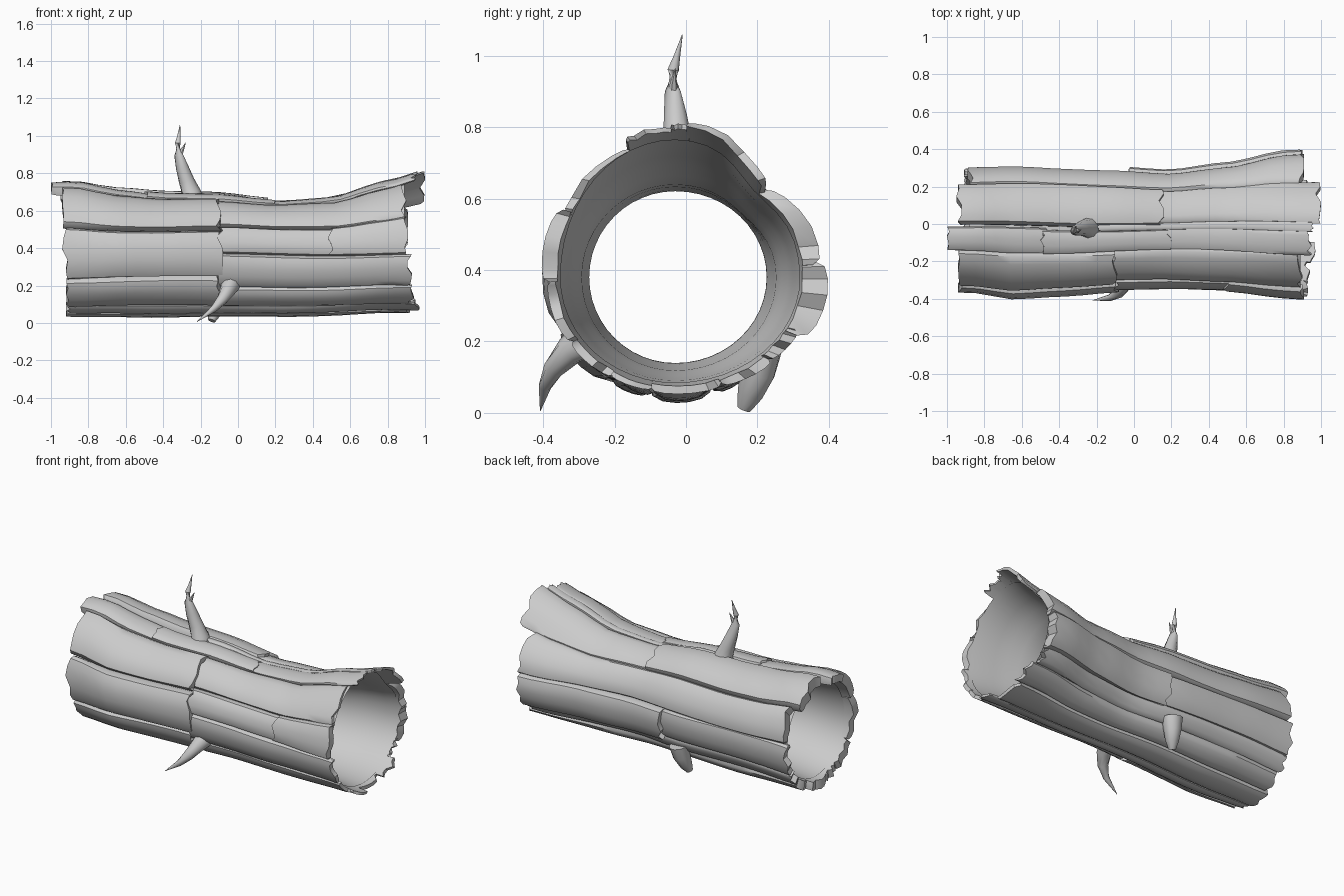
import bpy, bmesh, math, random
from mathutils import Vector

if "Cube" in bpy.data.objects:
    bpy.data.objects.remove(bpy.data.objects["Cube"])

random.seed(4)
CY, CZ = -0.03, 0.38
# x, front y, back y, bottom z, top z
OUTER = [(-1, -.36, .31, .03, .75), (-.87, -.365, .305, .03, .755), (-.65, -.40, .305, .035, .715),
         (-.4, -.38, .295, .03, .69), (-.1, -.36, .29, .03, .69), (.2, -.35, .265, .035, .655),
         (.5, -.36, .305, .04, .67), (.8, -.39, .375, .05, .76), (1, -.40, .38, .05, .82)]
INNER = [(-1, -.31, .26, .09, .70), (-.7, -.31, .25, .12, .66), (-.3, -.29, .24, .135, .64),
         (.2, -.27, .225, .14, .62), (.5, -.29, .25, .12, .635), (.75, -.33, .30, .095, .72),
         (1, -.37, .335, .075, .80)]


def section(table, x):
    """Smoothly interpolated extents of the log at x."""
    x = max(-1, min(1, x))
    for a, b in zip(table, table[1:]):
        if x <= b[0]:
            t = (x - a[0]) / (b[0] - a[0])
            t = .5 * t + .5 * t * t * (3 - 2 * t)
            return [p + (q - p) * t for p, q in zip(a[1:], b[1:])]


def surf(table, x, deg, lift=0):
    """Point on the log's cross-section, flattened at the upper back near the right end."""
    yf, yb, zb, zt = section(table, x)
    t = math.radians(deg)
    c, s = math.cos(t), math.sin(t)
    dent = .11 * max(0, min(1, (x - .3) / .5)) * math.exp(-(((deg % 360) - 45) / 20) ** 2)
    k = 1 - dent
    y = ((yb - CY) if c > 0 else (CY - yf)) * k + lift
    z = ((zt - CZ) if s > 0 else (CZ - zb)) * k + lift
    return Vector((x, CY + y * c, CZ + z * s))


def finish(name, bm, angle=40):
    bmesh.ops.recalc_face_normals(bm, faces=bm.faces)
    me = bpy.data.meshes.new(name)
    bm.to_mesh(me)
    bm.free()
    ob = bpy.data.objects.new(name, me)
    bpy.context.collection.objects.link(ob)
    bpy.ops.object.select_all(action='DESELECT')
    bpy.context.view_layer.objects.active = ob
    ob.select_set(True)
    bpy.ops.object.shade_smooth_by_angle(angle=math.radians(angle))
    return ob


def plank(name, a0, a1, x0, x1, lift=0, jag=.03):
    """Curved bark slab between two angles, with rounded sides and jagged ends."""
    bm = bmesh.new()
    vs = [0, .06, .2, .4, .6, .8, .94, 1]
    drop = [.5, .14, .03, 0, 0, .03, .14, .5]
    nx = max(4, int((x1 - x0) / .09))
    ph = random.uniform(0, 6)
    ends = [(x0 + random.uniform(0, jag), x1 - random.uniform(0, jag)) for v in vs]
    ends[3] = (x0, ends[3][1])
    ends[4] = (ends[4][0], x1)
    top, bot = [], []
    for i in range(nx + 1):
        rt, rb = [], []
        for j, v in enumerate(vs):
            e0, e1 = ends[j]
            x = e0 + (e1 - e0) * i / nx
            wob = 1.2 * math.sin(x * 5 + a0 * .03) * (1 - v) + 1.2 * math.sin(x * 5 + a1 * .03) * v
            d = a0 + (a1 - a0) * v + wob
            o = surf(OUTER, x, d, lift + .004 * math.sin(7 * x + ph))
            n = surf(INNER, x, d, .006)
            rt.append(bm.verts.new(o.lerp(n, drop[j])))
            rb.append(bm.verts.new(n))
        top.append(rt)
        bot.append(rb)
    m = len(vs) - 1
    for i in range(nx):
        for j in range(m):
            bm.faces.new((top[i][j], top[i + 1][j], top[i + 1][j + 1], top[i][j + 1]))
            bm.faces.new((bot[i][j], bot[i][j + 1], bot[i + 1][j + 1], bot[i + 1][j]))
        for j in (0, m):
            bm.faces.new((top[i][j], bot[i][j], bot[i + 1][j], top[i + 1][j]))
    for i in (0, nx):
        for j in range(m):
            bm.faces.new((top[i][j], top[i][j + 1], bot[i][j + 1], bot[i][j]))
    return finish(name, bm)


def branch(name, pts, n=10):
    """Tapered tube through (x, y, z, radius) points."""
    bm = bmesh.new()
    rings = []
    for i, p in enumerate(pts):
        c = Vector(p[:3])
        d = Vector(pts[min(i + 1, len(pts) - 1)][:3]) - Vector(pts[max(i - 1, 0)][:3])
        q = d.to_track_quat('Z', 'Y')
        rings.append([bm.verts.new(c + q @ Vector((p[3] * math.cos(2 * math.pi * k / n),
                                                   p[3] * math.sin(2 * math.pi * k / n), 0)))
                      for k in range(n)])
    for r, s in zip(rings, rings[1:]):
        for k in range(n):
            bm.faces.new((r[k], r[(k + 1) % n], s[(k + 1) % n], s[k]))
    bm.faces.new(rings[0])
    bm.faces.new(rings[-1])
    return finish(name, bm, 50)


# hollow inner trunk
bm = bmesh.new()
rows = [[bm.verts.new(surf(INNER, -.88 + 1.77 * i / 24, k * 7.5)) for k in range(48)] for i in range(25)]
for r, s in zip(rows, rows[1:]):
    for k in range(48):
        bm.faces.new((r[k], r[(k + 1) % 48], s[(k + 1) % 48], s[k]))
finish("inner_trunk", bm, 60)

# bark slabs: start angle, end angle, left x, right x, lift
BARK = {
    "top_ridge_left": (88, 112, -1.0, -.46, .0),
    "top_ridge_middle": (90, 112, -.5, .2, .005),
    "top_ridge_right": (89, 112, .15, .95, .0),
    "top_sliver": (83, 91, -.2, .96, .002),
    "top_back_left": (43, 86, -.95, .16, .022),
    "top_back_right": (43, 84, .05, 1.0, .0),
    "upper_back": (6, 44, -.89, .91, .01),
    "upper_front_left": (111, 157, -.94, -.09, .006),
    "upper_front_right": (111, 153, -.12, .9, -.005),
    "front_left": (158, 206, -.94, -.08, .006),
    "front_right": (153, 183, -.11, .6, -.004),
    "front_right_end": (152, 183, .48, .91, .008),
    "lower_front_left": (206, 240, -.92, -.09, .004),
    "lower_front_right": (183, 216, -.11, .93, .0),
    "low_strip_right": (216, 241, -.1, .94, .0),
    "bottom_front": (240, 259, -.92, .97, -.005),
    "bottom_middle": (259, 289, -.92, .92, .0),
    "bottom_back": (289, 312, -.9, .95, .0),
    "low_back": (312, 331, -.91, .9, -.012),
    "back_left": (330, 366, -.91, 0, -.006),
    "back_right": (329, 366, -.03, .9, .026),
}
for name, (a0, a1, x0, x1, lift) in BARK.items():
    plank("bark_" + name, a0, a1, x0, x1, lift)

# broken branches and root stub
branch("top_branch", [(-.245, -.02, .64, .075), (-.25, -.02, .70, .052), (-.275, -.022, .76, .042),
                      (-.298, -.03, .83, .034), (-.318, -.037, .90, .023), (-.322, -.036, .96, .016),
                      (-.316, -.025, 1.0, .009), (-.31, -.01, 1.06, .001)])
branch("top_twig", [(-.318, -.037, .88, .016), (-.298, -.035, .925, .010), (-.28, -.03, .965, .001)], 6)
branch("front_branch", [(-.04, -.27, .21, .055), (-.055, -.325, .175, .042), (-.085, -.37, .125, .03),
                        (-.13, -.395, .075, .018), (-.22, -.408, .006, .001)])
branch("back_root", [(-.10, .21, .18, .06), (-.11, .20, .11, .05), (-.125, .18, .055, .038),
                     (-.14, .163, .012, .02)])
